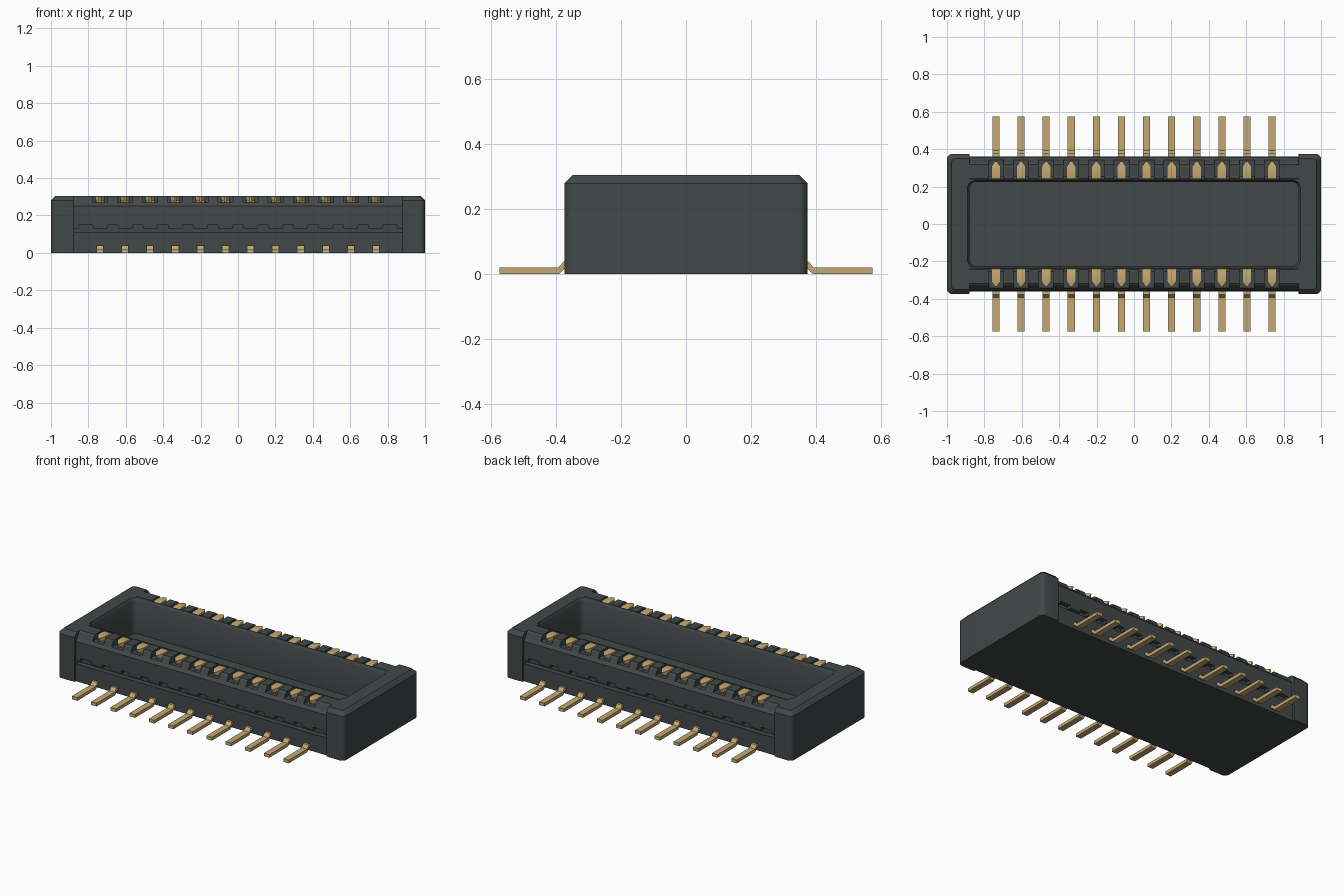
import bpy, bmesh, math
from mathutils import Vector

if "Cube" in bpy.data.objects:
    bpy.data.objects.remove(bpy.data.objects["Cube"], do_unlink=True)


def material(name, rgb):
    m = bpy.data.materials.new(name)
    m.use_nodes = True
    m.diffuse_color = (*rgb, 1)
    b = next(n for n in m.node_tree.nodes if n.type == 'BSDF_PRINCIPLED')
    b.inputs["Base Color"].default_value = (*rgb, 1)
    b.inputs["Roughness"].default_value = 0.6
    return m


PLASTIC = material("dark grey plastic", (0.054, 0.064, 0.064))
GOLD = material("gold contact metal", (0.56, 0.40, 0.17))

PITCH = 0.1342
CONTACT_X = [(i - 5.5) * PITCH for i in range(12)]
GAP_X = [(i - 5) * PITCH for i in range(11)]


def finish(name, bm, mat, mirror=False):
    bmesh.ops.recalc_face_normals(bm, faces=bm.faces)
    me = bpy.data.meshes.new(name)
    bm.to_mesh(me)
    bm.free()
    me.materials.append(mat)
    ob = bpy.data.objects.new(name, me)
    bpy.context.collection.objects.link(ob)
    if mirror:
        mod = ob.modifiers.new("mirror", 'MIRROR')
        mod.use_axis = (False, True, False)
        mod.use_mirror_merge = False
    return ob


def loft(bm, rings):
    """Skin a stack of equal-length closed rings and cap both ends."""
    loops = [[bm.verts.new(p) for p in r] for r in rings]
    n = len(loops[0])
    for a, b in zip(loops, loops[1:]):
        for i in range(n):
            j = (i + 1) % n
            bm.faces.new((a[i], a[j], b[j], b[i]))
    bm.faces.new(loops[0])
    bm.faces.new(loops[-1])


def rounded_rect(hx, hy, r, z, seg=5):
    pts = []
    for k, (sx, sy) in enumerate([(1, 1), (-1, 1), (-1, -1), (1, -1)]):
        for i in range(seg + 1):
            a = math.pi / 2 * (k + i / seg)
            pts.append((sx * (hx - r) + r * math.cos(a), sy * (hy - r) + r * math.sin(a), z))
    return pts


def prism(bm, profile, x0, x1):
    """Extrude a (y, z) profile along x."""
    loft(bm, [[(x, y, z) for y, z in profile] for x in (x0, x1)])


def box(bm, x0, x1, y0, y1, z0, z1):
    prism(bm, [(y0, z0), (y1, z0), (y1, z1), (y0, z1)], x0, x1)


def strip(bm, x, path, thick):
    """Bent flat strip through (y, z, half width) points, centred on x."""
    rings = []
    for i, (y, z, w) in enumerate(path):
        p, q = path[max(i - 1, 0)], path[min(i + 1, len(path) - 1)]
        t = Vector((q[0] - p[0], q[1] - p[1])).normalized()
        ny, nz = -t.y * thick / 2, t.x * thick / 2
        rings.append([(x - w, y + ny, z + nz), (x + w, y + ny, z + nz),
                      (x + w, y - ny, z - nz), (x - w, y - ny, z - nz)])
    loft(bm, rings)


# Housing: rounded block with chamfered top, hollowed, long sides cut away
bm = bmesh.new()
loft(bm, [rounded_rect(1, 0.375, 0.03, 0), rounded_rect(1, 0.375, 0.03, 0.28),
          rounded_rect(0.975, 0.35, 0.02, 0.305)])
housing = finish("housing", bm, PLASTIC)

bm = bmesh.new()
loft(bm, [rounded_rect(0.88, 0.225, 0.035, 0.08), rounded_rect(0.88, 0.225, 0.035, 0.285),
          rounded_rect(0.886, 0.231, 0.04, 0.298), rounded_rect(0.90, 0.243, 0.05, 0.32)])
cavity = finish("cavity_cutter", bm, PLASTIC)

bm = bmesh.new()
box(bm, -0.88, 0.88, -0.5, -0.24, -0.1, 0.5)
box(bm, -0.88, 0.88, 0.24, 0.5, -0.1, 0.5)
sides = finish("side_cutter", bm, PLASTIC)

for cutter in (cavity, sides):
    mod = housing.modifiers.new("cut", 'BOOLEAN')
    mod.operation = 'DIFFERENCE'
    mod.solver = 'EXACT'
    mod.object = cutter
bpy.context.view_layer.update()
cut_mesh = bpy.data.meshes.new_from_object(
    housing.evaluated_get(bpy.context.evaluated_depsgraph_get()))
housing.modifiers.clear()
housing.data = cut_mesh
for cutter in (cavity, sides):
    bpy.data.objects.remove(cutter, do_unlink=True)

# Long walls: lower ledge, groove and overhanging upper lip
bm = bmesh.new()
prism(bm, [(-0.23, 0), (-0.362, 0), (-0.362, 0.11), (-0.33, 0.11), (-0.33, 0.15),
           (-0.358, 0.15), (-0.358, 0.25), (-0.342, 0.27), (-0.25, 0.27),
           (-0.25, 0.08), (-0.23, 0.08)], -0.88, 0.88)
finish("long_wall", bm, PLASTIC, True)

# Lip underside: solid pieces that leave a small window between contacts
bm = bmesh.new()
for x in CONTACT_X[1:-1]:
    box(bm, x - 0.039, x + 0.039, -0.358, -0.325, 0.13, 0.152)
for s in (-1, 1):
    for a, b in ((0.699, 0.775), (0.85, 0.88)):
        box(bm, min(s * a, s * b), max(s * a, s * b), -0.358, -0.325, 0.13, 0.152)
finish("lip_blocks", bm, PLASTIC, True)

# Ribs between contacts, plus wider ones closing each row
RIB = [(-0.26, 0.07), (-0.226, 0.07), (-0.226, 0.28), (-0.231, 0.295), (-0.243, 0.305),
       (-0.318, 0.305), (-0.328, 0.298), (-0.345, 0.266), (-0.26, 0.266)]
bm = bmesh.new()
for x in GAP_X:
    prism(bm, RIB, x - 0.027, x + 0.027)
for s in (-1, 1):
    prism(bm, RIB, s * 0.775, s * 0.88)
finish("ribs", bm, PLASTIC, True)

# Contacts: inner leg rolled over the wall, ending in a pointed tip
W = 0.025
CONTACT = [(-0.237, 0.07, W), (-0.237, 0.272, W), (-0.241, 0.284, W), (-0.25, 0.291, W),
           (-0.262, 0.293, W), (-0.305, 0.293, W), (-0.332, 0.287, 0.005)]
bm = bmesh.new()
for x in CONTACT_X:
    strip(bm, x, CONTACT, 0.024)
    box(bm, x - 0.022, x + 0.022, -0.312, -0.245, 0.268, 0.284)
finish("contacts", bm, GOLD, True)

# Solder tails: flat feet stepping up into the wall
TAIL = [(-0.575, 0.01, 0.019), (-0.392, 0.01, 0.019), (-0.374, 0.03, 0.019), (-0.33, 0.03, 0.019)]
bm = bmesh.new()
for x in CONTACT_X:
    strip(bm, x, TAIL, 0.02)
finish("solder_tails", bm, GOLD, True)

# Smooth the rounded corners, keep the hard edges
bpy.ops.object.select_all(action='DESELECT')
for name in ("housing", "contacts"):
    ob = bpy.data.objects[name]
    ob.select_set(True)
    bpy.context.view_layer.objects.active = ob
bpy.ops.object.shade_smooth_by_angle(angle=math.radians(28))
